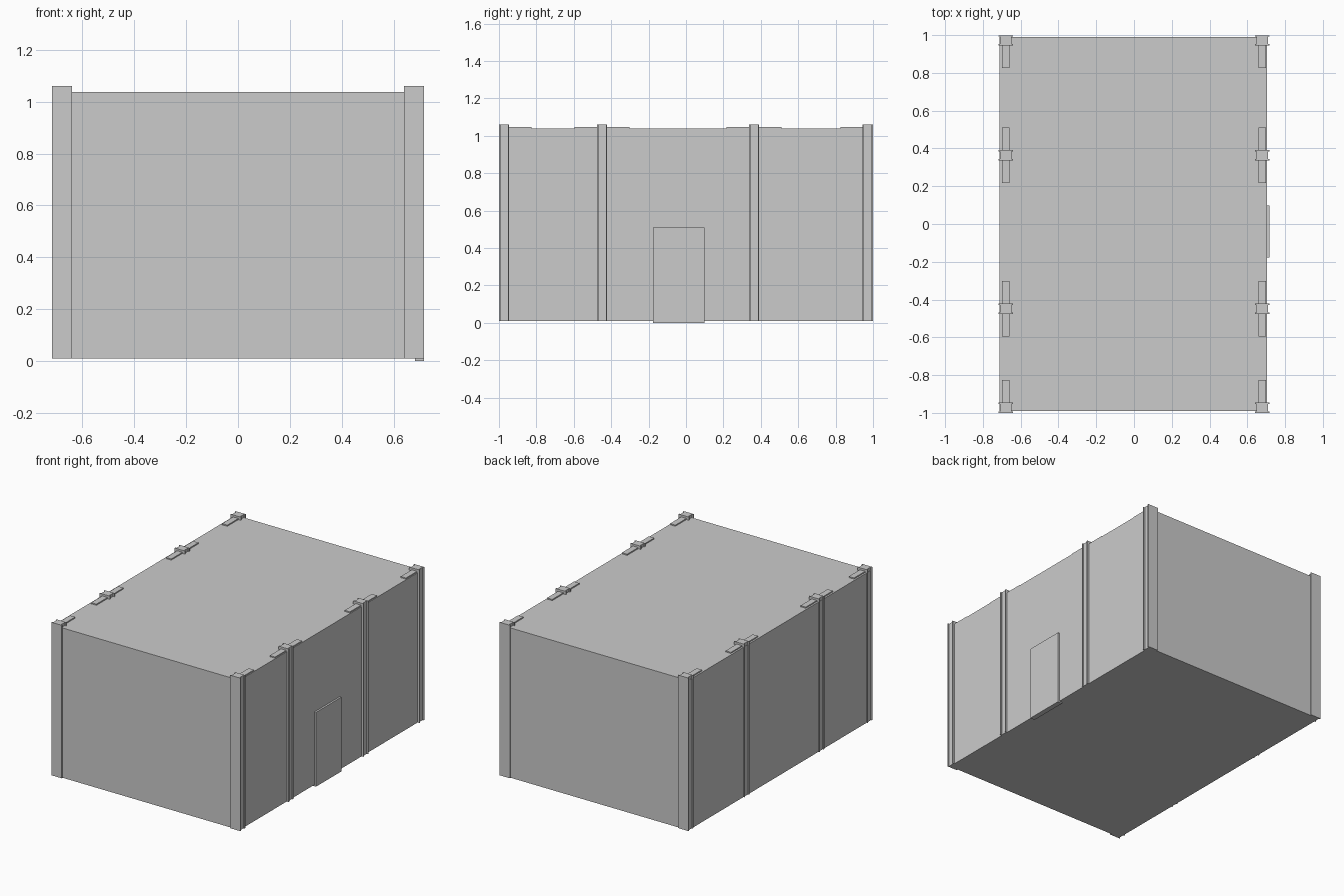
import bpy

if "Cube" in bpy.data.objects:
    bpy.data.objects.remove(bpy.data.objects["Cube"])


def box(name, x0, x1, y0, y1, z0, z1):
    bpy.ops.mesh.primitive_cube_add(size=1, location=((x0 + x1) / 2, (y0 + y1) / 2, (z0 + z1) / 2))
    ob = bpy.context.object
    ob.name = name
    ob.scale = (x1 - x0, y1 - y0, z1 - z0)
    bpy.ops.object.transform_apply(location=False, rotation=False, scale=True)
    return ob


def prism(name, profile, z0, z1):
    """Extrude a closed xy profile upwards."""
    n = len(profile)
    verts = [(x, y, z) for z in (z0, z1) for x, y in profile]
    faces = [tuple(reversed(range(n))), tuple(range(n, 2 * n))]
    faces += [(i, (i + 1) % n, n + (i + 1) % n, n + i) for i in range(n)]
    mesh = bpy.data.meshes.new(name)
    mesh.from_pydata(verts, [], faces)
    ob = bpy.data.objects.new(name, mesh)
    bpy.context.collection.objects.link(ob)
    return ob


BASE, ROOF, TOP = 0.009, 1.038, 1.06

# Main hall: walls, floor and flat roof
box("hall_body", -0.711, 0.704, -0.99, 0.99, BASE, ROOF)

# Door on the right wall
box("door", 0.682, 0.717, -0.177, 0.098, 0.0, 0.51)

# Steel columns with flanges across y, plus short roof plates
fx, wx, hy, t = 0.039, 0.030, 0.027, 0.007
profile = [(-fx, -hy), (fx, -hy), (fx, -hy + t), (wx, -hy + t),
           (wx, hy - t), (fx, hy - t), (fx, hy), (-fx, hy),
           (-fx, hy - t), (-wx, hy - t), (-wx, -hy + t), (-fx, -hy + t)]
for side in (-1, 1):
    cx = side * 0.679
    for cy in (-0.973, -0.449, 0.364, 0.972):
        column = prism("column", profile, BASE, TOP)
        column.location = (cx, cy, 0)
        box("roof_plate", cx - 0.02, cx + 0.02,
            max(cy - 0.147, -0.99), min(cy + 0.147, 0.99), ROOF - 0.03, ROOF + 0.008)
